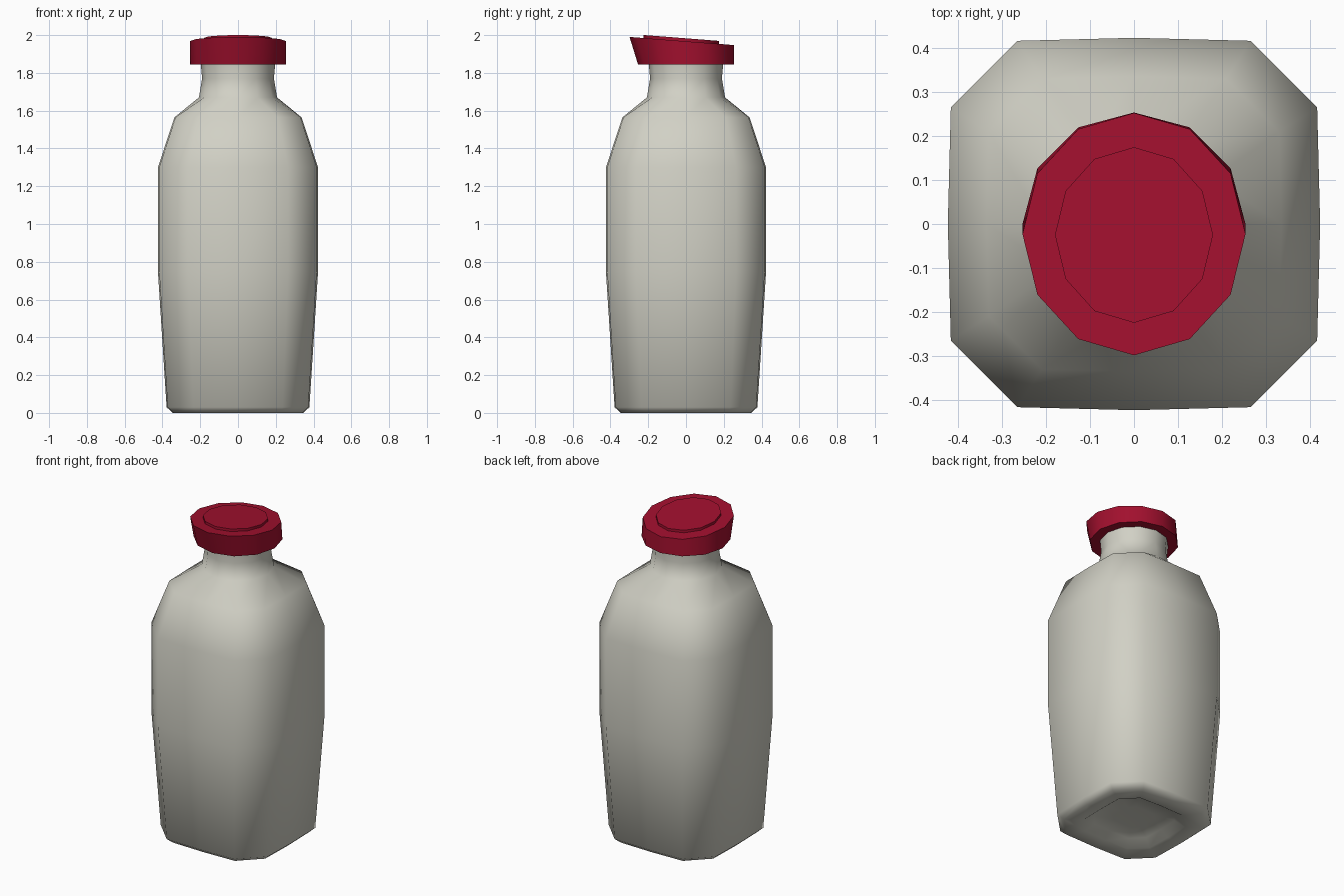
import bpy, bmesh, math
from mathutils import Vector

if "Cube" in bpy.data.objects:
    bpy.data.objects.remove(bpy.data.objects["Cube"])


def material(name, rgb):
    m = bpy.data.materials.new(name)
    m.diffuse_color = (*rgb, 1)
    m.use_nodes = True
    m.node_tree.nodes["Principled BSDF"].inputs["Base Color"].default_value = m.diffuse_color
    return m


def loft(name, rings, mat, angle):
    """Skin closed rings of points and cap both ends."""
    bm = bmesh.new()
    loops = [[bm.verts.new(p) for p in r] for r in rings]
    for a, b in zip(loops, loops[1:]):
        n = len(a)
        for i in range(n):
            j = (i + 1) % n
            bm.faces.new((a[i], a[j], b[j], b[i]))
    bm.faces.new(list(reversed(loops[0])))
    bm.faces.new(loops[-1])
    bmesh.ops.recalc_face_normals(bm, faces=bm.faces)
    me = bpy.data.meshes.new(name)
    bm.to_mesh(me)
    bm.free()
    me.materials.append(mat)
    ob = bpy.data.objects.new(name, me)
    bpy.context.collection.objects.link(ob)
    bpy.context.view_layer.objects.active = ob
    ob.select_set(True)
    bpy.ops.object.shade_smooth_by_angle(angle=math.radians(angle))
    ob.select_set(False)
    return ob


def circle(r, z):
    return [Vector((r * math.cos(i * math.pi / 6), r * math.sin(i * math.pi / 6), z))
            for i in range(12)]


def square(r, z):
    """Twelve-point chamfered square with slightly bowed sides."""
    a, b = 0.984 * r, 0.625 * r
    pts = []
    for q in range(4):
        c, s = round(math.cos(q * math.pi / 2)), round(math.sin(q * math.pi / 2))
        for x, y in ((r, 0), (a, b), (b, a)):
            pts.append(Vector((c * x - s * y, s * x + c * y, z)))
    return pts


def oval(rx, ry, cy, lift):
    """Ring lying on the tilted top plane of the cap."""
    pts = []
    for p in circle(1, 0):
        y = cy + ry * p.y
        pts.append(Vector((rx * p.x, y, 1.967 - 0.078 * y + lift)))
    return pts


glass = material("pale grey", (0.64, 0.635, 0.56))
red = material("deep red", (0.36, 0.005, 0.027))

# bottle: recessed base, square body, shoulder, round neck
loft("bottle", [
    square(0.10, 0.045), square(0.20, 0.04), square(0.25, 0.004), square(0.345, 0.0),
    square(0.378, 0.03), square(0.424, 0.75), square(0.424, 1.30),
    square(0.336, 1.565), circle(0.207, 1.67), circle(0.19, 1.77),
    circle(0.198, 1.86)], glass, 70)

# cap: level bottom, tilted top
loft("cap", [circle(0.254, 1.845), oval(0.254, 0.276, -0.023, 0)], red, 40)

# thin raised disc on the cap
loft("cap_disc", [oval(0.18, 0.2, -0.025, -0.01), oval(0.18, 0.2, -0.025, 0.016)], red, 40)
